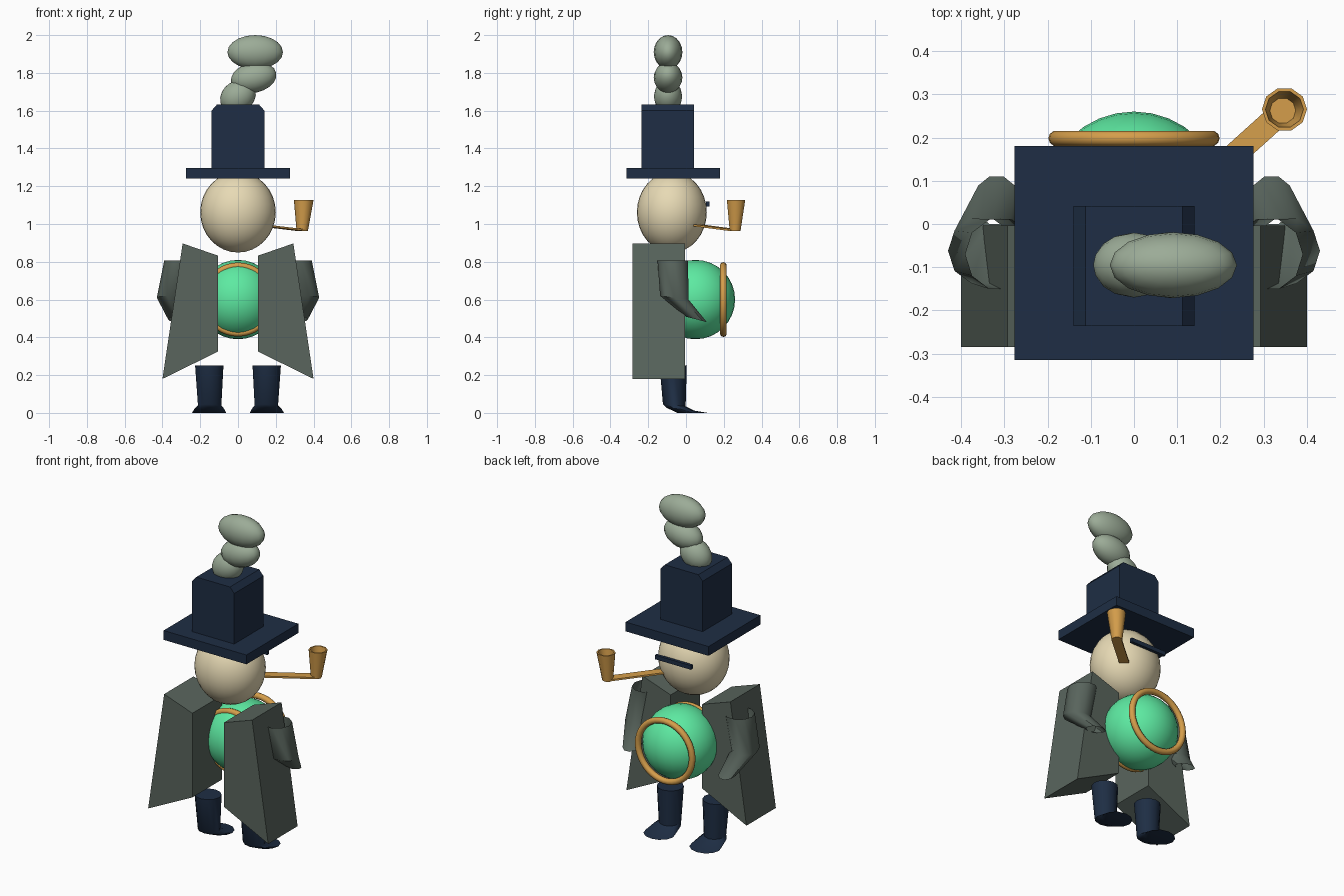
import bpy, bmesh
from math import sin, cos, pi, radians
from mathutils import Vector

if "Cube" in bpy.data.objects:
    bpy.data.objects.remove(bpy.data.objects["Cube"])


def mat(name, r, g, b):
    m = bpy.data.materials.new(name)
    m.diffuse_color = (r, g, b, 1)
    m.use_nodes = True
    m.node_tree.nodes["Principled BSDF"].inputs["Base Color"].default_value = m.diffuse_color
    return m


NAVY = mat("navy", 0.013, 0.027, 0.058)
GREEN = mat("green", 0.11, 0.82, 0.36)
GOLD = mat("gold", 0.66, 0.34, 0.07)
SKIN = mat("cream", 0.80, 0.70, 0.46)
CLOTH = mat("cloth", 0.10, 0.13, 0.11)
SMOKE = mat("smoke", 0.33, 0.41, 0.31)


def finish(obj, name, material, angle=50):
    obj.name = name
    obj.data.materials.append(material)
    bpy.ops.object.select_all(action='DESELECT')
    obj.select_set(True)
    bpy.context.view_layer.objects.active = obj
    bpy.ops.object.shade_smooth_by_angle(angle=radians(angle))
    return obj


def from_bmesh(bm, name, material, angle=50):
    bmesh.ops.recalc_face_normals(bm, faces=bm.faces)
    me = bpy.data.meshes.new(name)
    bm.to_mesh(me)
    bm.free()
    obj = bpy.data.objects.new(name, me)
    bpy.context.collection.objects.link(obj)
    return finish(obj, name, material, angle)


def ball(name, loc, radii, material, rot=(0, 0, 0), seg=32, rings=16):
    bpy.ops.mesh.primitive_uv_sphere_add(segments=seg, ring_count=rings, radius=1,
                                         location=loc, rotation=rot)
    obj = bpy.context.object
    obj.scale = radii
    return finish(obj, name, material, 80)


def box(name, lo, hi, material):
    bpy.ops.mesh.primitive_cube_add(size=1, location=[(a + b) / 2 for a, b in zip(lo, hi)])
    obj = bpy.context.object
    obj.scale = [b - a for a, b in zip(lo, hi)]
    return finish(obj, name, material, 30)


def prism(name, profile, y0, y1, material):
    """Extrude an x-z outline along y."""
    bm = bmesh.new()
    a = [bm.verts.new((x, y0, z)) for x, z in profile]
    b = [bm.verts.new((x, y1, z)) for x, z in profile]
    n = len(profile)
    bm.faces.new(a)
    bm.faces.new(b)
    for i in range(n):
        bm.faces.new((a[i], a[(i + 1) % n], b[(i + 1) % n], b[i]))
    return from_bmesh(bm, name, material, 30)


def loft(name, rings, sides, material, cap_start=False, cap_end=False):
    """Skin horizontal elliptical rings given as (centre x, y, z, rx, ry, tilt in z)."""
    bm = bmesh.new()
    loops = []
    for cx, cy, cz, rx, ry, tilt in rings:
        loops.append([bm.verts.new((cx + rx * cos(2 * pi * i / sides),
                                    cy + ry * sin(2 * pi * i / sides),
                                    cz - tilt * sin(2 * pi * i / sides)))
                      for i in range(sides)])
    for p, q in zip(loops, loops[1:]):
        for i in range(sides):
            j = (i + 1) % sides
            bm.faces.new((p[i], p[j], q[j], q[i]))
    if cap_start:
        bm.faces.new(loops[0])
    if cap_end:
        bm.faces.new(loops[-1])
    return from_bmesh(bm, name, material)


# Round belly with two trim rings
ball("belly", (0, 0.05, 0.6), (0.21, 0.21, 0.21), GREEN)
for label, y, r in (("front", 0.198, 0.18), ("back", -0.05, 0.178)):
    bpy.ops.mesh.primitive_torus_add(location=(0, y, 0.6), rotation=(pi / 2, 0, 0),
                                     major_radius=r, minor_radius=0.018,
                                     major_segments=40, minor_segments=10)
    finish(bpy.context.object, label + "_belly_ring", GOLD, 80)

# Head and dark bar on the face
ball("head", (0, -0.075, 1.062), (0.2, 0.185, 0.213), SKIN)
box("face_bar", (-0.12, 0.107, 1.093), (0.12, 0.125, 1.118), NAVY)

# Top hat
box("hat_brim", (-0.276, -0.314, 1.24), (0.276, 0.18, 1.296), NAVY)
prism("hat_crown", [(-0.14, 1.29), (0.14, 1.29), (0.14, 1.6), (0.112, 1.632),
                    (-0.112, 1.632), (-0.14, 1.6)], -0.236, 0.042, NAVY)

# Smoke puffs
ball("smoke_low", (0, -0.095, 1.675), (0.1, 0.075, 0.083), SMOKE, (0, radians(-35), 0), 16, 10)
ball("smoke_mid", (0.083, -0.095, 1.775), (0.122, 0.076, 0.08), SMOKE, (0, radians(-12), 0), 16, 10)
ball("smoke_top", (0.091, -0.095, 1.91), (0.147, 0.076, 0.09), SMOKE, (0, 0, 0), 16, 10)

# Coat halves, sleeves and boots on both sides
for label, s in (("right", 1), ("left", -1)):
    prism(label + "_coat_half", [(s * 0.105, 0.832), (s * 0.293, 0.897),
                                 (s * 0.4, 0.18), (s * 0.105, 0.325)], -0.284, -0.004, CLOTH)
    loft(label + "_sleeve", [(s * 0.308, -0.07, 0.808, 0.082, 0.085, 0),
                             (s * 0.352, -0.062, 0.61, 0.078, 0.079, 0.01),
                             (s * 0.318, 0.055, 0.495, 0.052, 0.058, 0.015)], 10, CLOTH)
    loft(label + "_boot", [(s * 0.152, -0.068, 0.25, 0.075, 0.072, 0),
                           (s * 0.15, -0.062, 0.04, 0.062, 0.06, 0.005),
                           (s * 0.152, -0.03, 0.02, 0.08, 0.075, 0.008),
                           (s * 0.153, 0.035, 0.0, 0.09, 0.08, 0)],
         12, NAVY, cap_start=True, cap_end=True)

# Pipe stem: flat bar from mouth to bowl
start, end = Vector((0.105, 0.045, 0.995)), Vector((0.34, 0.257, 0.967))
bpy.ops.mesh.primitive_cube_add(size=1, location=(start + end) / 2)
stem = bpy.context.object
stem.rotation_euler = (end - start).to_track_quat('X', 'Z').to_euler()
stem.scale = ((end - start).length, 0.055, 0.01)
finish(stem, "pipe_stem", GOLD, 30)

# Pipe bowl: hollow flared cup
loft("pipe_bowl", [(0.34, 0.26, 0.962, 0.03, 0.03, 0), (0.348, 0.265, 1.128, 0.052, 0.051, 0),
                   (0.348, 0.265, 1.128, 0.044, 0.043, 0), (0.344, 0.262, 1.02, 0.03, 0.03, 0)],
     10, GOLD, cap_start=True, cap_end=True)
